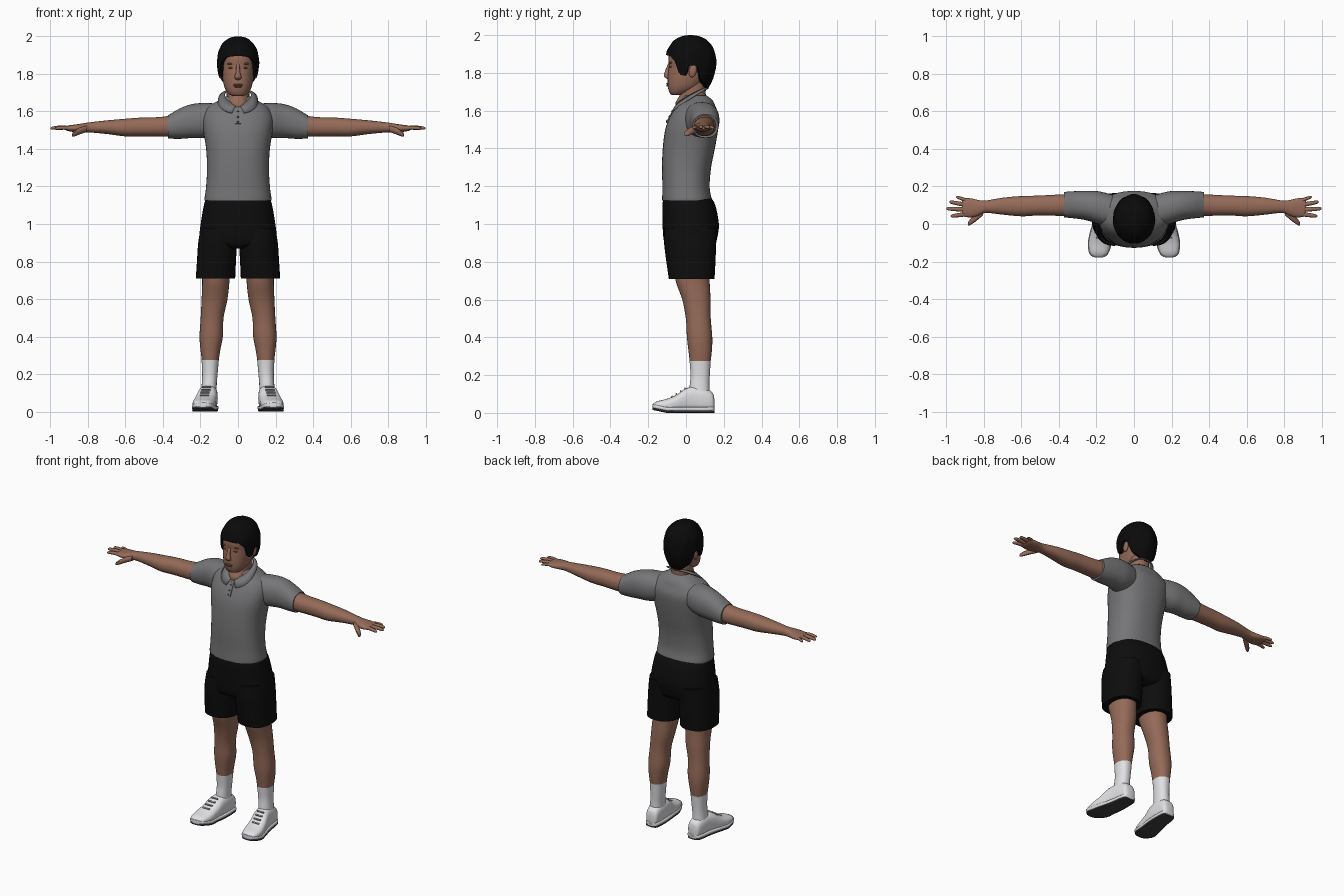
import bpy, bmesh, math
from mathutils import Matrix, Vector

if "Cube" in bpy.data.objects:
    bpy.data.objects.remove(bpy.data.objects["Cube"], do_unlink=True)


def material(name, r, g, b):
    mat = bpy.data.materials.new(name)
    mat.use_nodes = True
    mat.diffuse_color = (r, g, b, 1)
    shader = mat.node_tree.nodes["Principled BSDF"]
    shader.inputs["Base Color"].default_value = (r, g, b, 1)
    shader.inputs["Roughness"].default_value = .8
    return mat


SKIN = material("skin", .3, .145, .097)
LIP = material("dark skin", .2, .085, .06)
SHIRT = material("grey cloth", .18, .18, .187)
BUTTON = material("button grey", .06, .06, .065)
BLACK = material("black cloth", .004, .004, .004)
HAIR = material("black hair", .003, .003, .003)
WHITE = material("white", .75, .75, .78)
LACE = material("lace grey", .4, .4, .42)
RUBBER = material("dark rubber", .05, .05, .05)
parts = []


def finish(name, bm, mat, mirror=False):
    """Turn a bmesh into a named object, mirrored over x if wanted."""
    bmesh.ops.recalc_face_normals(bm, faces=bm.faces)
    mesh = bpy.data.meshes.new(name)
    bm.to_mesh(mesh)
    bm.free()
    mesh.materials.append(mat)
    obj = bpy.data.objects.new(name, mesh)
    bpy.context.collection.objects.link(obj)
    if mirror:
        mod = obj.modifiers.new("mirror", 'MIRROR')
        mod.use_mirror_merge = False
    parts.append(obj)
    return obj


def skin_rows(bm, rows, closed=True):
    """Join rows of vertices with quads."""
    for low, high in zip(rows, rows[1:]):
        count = len(low)
        for i in range(count if closed else count - 1):
            j = (i + 1) % count
            bm.faces.new((low[i], low[j], high[j], high[i]))


def spline(rings, steps):
    """Smooth in-between rings passing through every given ring."""
    keys = [Vector(r) for r in rings]
    out = []
    for i in range(len(keys) - 1):
        p, q = keys[i], keys[i + 1]
        before, after = keys[max(i - 1, 0)], keys[min(i + 2, len(keys) - 1)]
        for s in range(steps):
            t = s / steps
            out.append(q * t + p * (1 - t) + t * (1 - t) / 2 * (
                (1 - t) * (2 * p - before - q) + t * (2 * q - p - after)))
    return out + [keys[-1]]


def loft(name, mat, rings, axis='Z', mirror=False, power=.9, sides=32, steps=4):
    """Rings are (position on axis, centre a, centre b, radius a, radius b)."""
    bm = bmesh.new()
    rows = []
    for t, a, b, ra, rb in spline(rings, steps):
        row = []
        for i in range(sides):
            ang = math.tau * i / sides
            c, s = math.cos(ang), math.sin(ang)
            u = a + ra * math.copysign(abs(c) ** power, c)
            v = b + rb * math.copysign(abs(s) ** power, s)
            row.append(bm.verts.new({'X': (t, u, v), 'Y': (u, t, v), 'Z': (u, v, t)}[axis]))
        rows.append(row)
    skin_rows(bm, rows)
    bm.faces.new(rows[0])
    bm.faces.new(rows[-1])
    return finish(name, bm, mat, mirror)


def solid(name, mat, kind, loc, size, tilt=0, mirror=False):
    """Ball or block with its half sizes, tilted about x."""
    bm = bmesh.new()
    place = Matrix.LocRotScale(Vector(loc), Matrix.Rotation(tilt, 3, 'X').to_quaternion(), Vector(size))
    if kind == 'ball':
        bmesh.ops.create_uvsphere(bm, u_segments=20, v_segments=12, radius=1, matrix=place)
    else:
        bmesh.ops.create_cube(bm, size=2, matrix=place)
    return finish(name, bm, mat, mirror)


# Head and neck
loft("head", SKIN, [(1.682, 0, -.05, .02, .02), (1.69, 0, -.042, .045, .042), (1.72, 0, -.015, .068, .08),
                    (1.76, 0, .005, .08, .102), (1.8, 0, .02, .086, .115), (1.84, 0, .025, .09, .116),
                    (1.88, 0, .028, .092, .121), (1.92, 0, .03, .088, .112), (1.96, 0, .03, .065, .085),
                    (1.98, 0, .03, .03, .04)])
loft("neck", SKIN, [(1.6, 0, .035, .07, .085), (1.64, 0, .03, .062, .086), (1.68, 0, .035, .06, .07),
                    (1.74, 0, .04, .062, .065), (1.8, 0, .04, .06, .06)])
loft("nose", SKIN, [(1.85, 0, -.088, .009, .006), (1.81, 0, -.099, .011, .012), (1.785, 0, -.102, .018, .015),
                    (1.772, 0, -.097, .014, .01), (1.768, 0, -.094, .004, .004)], sides=16)
solid("upper_lip", LIP, 'ball', (0, -.096, 1.742), (.026, .009, .005))
solid("lower_lip", LIP, 'ball', (0, -.095, 1.733), (.022, .009, .006))
solid("eyelid", LIP, 'ball', (.035, -.081, 1.832), (.017, .007, .005), mirror=True)
solid("brow", LIP, 'ball', (.038, -.08, 1.854), (.022, .008, .004), mirror=True)
solid("ear", SKIN, 'ball', (.094, .036, 1.81), (.011, .02, .034), -.2, True)

# Hair: a dome whose lower edge follows the hairline around the head
HAIRLINE = [(0, 1.897), (35, 1.89), (52, 1.86), (62, 1.79), (78, 1.785), (86, 1.84),
            (105, 1.84), (116, 1.765), (150, 1.722), (180, 1.715)]


def hairline(deg):
    for (a, low), (b, high) in zip(HAIRLINE, HAIRLINE[1:]):
        if deg <= b:
            return low + (high - low) * (deg - a) / (b - a)
    return HAIRLINE[-1][1]


bm = bmesh.new()
rows = []
COLS, ROWS = 72, 16
for k in range(-1, ROWS + 1):
    t = max(k, 0) / ROWS
    row = []
    for i in range(COLS):
        ang = math.tau * i / COLS
        base = hairline(math.degrees(min(ang, math.tau - ang)))
        z = base + (2 - base) * math.sin(t * math.pi / 2)
        if z > 1.85:
            f = max(1 - ((z - 1.85) / .15) ** 2.4, .0004) ** .45
        else:
            f = 1 - .3 * ((1.85 - z) / .13) ** 2
        f *= 1 + .018 * math.sin(9 * ang + 5 * t) * math.sin(14 * t)
        f *= .7 if k < 0 else 1
        row.append(bm.verts.new((.112 * f * math.sin(ang), .025 - .134 * f * math.cos(ang), z)))
    rows.append(row)
skin_rows(bm, rows)
bm.faces.new(rows[-1])
finish("hair", bm, HAIR)

# Polo shirt
loft("shirt_body", SHIRT, [(1.125, 0, .005, .178, .131), (1.14, 0, .004, .178, .13), (1.2, 0, 0, .17, .125),
                           (1.3, 0, .003, .165, .13), (1.4, 0, .015, .17, .138), (1.5, 0, .03, .185, .14),
                           (1.57, 0, .045, .188, .13), (1.62, 0, .05, .165, .107), (1.655, 0, .055, .11, .085),
                           (1.68, 0, .045, .07, .065)], power=.85, sides=48)
loft("sleeve", SHIRT, [(.08, .06, 1.56, .085, .08), (.18, .085, 1.552, .088, .093), (.25, .098, 1.548, .079, .09),
                       (.31, .102, 1.535, .073, .081), (.36, .103, 1.521, .069, .066),
                       (.372, .103, 1.518, .067, .062)], 'X', True)
bm = bmesh.new()
upper, lower = [], []
for i in range(25):
    ang = .12 + (math.pi - .12) * i / 24
    c, s = math.cos(ang), math.sin(ang)
    z = 1.68 - .042 * c + .01 * s
    upper.append(bm.verts.new((.072 * s, .03 - .08 * c, z)))
    lower.append(bm.verts.new((.106 * s + .02 * max(c, 0), .02 - .1 * c, z - .025 - .022 * c)))
skin_rows(bm, [upper, lower], closed=False)
finish("collar", bm, SHIRT, True).modifiers.new("cloth", 'SOLIDIFY').thickness = .006
solid("placket", SHIRT, 'block', (0, -.082, 1.575), (.015, .004, .045), -.48)
for z, y in ((1.6, -.073), (1.57, -.0895), (1.545, -.1025)):
    solid("shirt_button", BUTTON, 'ball', (0, y, z), (.005, .003, .005), -.48)

# Arms and hands
loft("arm", SKIN, [(.3, .102, 1.525, .06, .06), (.42, .1, 1.518, .056, .052), (.52, .098, 1.517, .053, .05),
                   (.6, .095, 1.514, .054, .047), (.7, .095, 1.516, .045, .036), (.79, .092, 1.515, .033, .027),
                   (.83, .086, 1.512, .042, .024), (.87, .086, 1.51, .051, .02), (.905, .088, 1.51, .049, .015),
                   (.918, .088, 1.51, .044, .009)], 'X', True)


def finger(name, base, tip, r):
    rings = []
    for t, k in ((0, 1), (.45, 1.05), (.85, .85), (.97, .55), (1, .15)):
        x, y, z = Vector(base).lerp(Vector(tip), t)
        rings.append((x, y, z + .004 * math.sin(t * math.pi), r * k, r * k * .9))
    loft(name, SKIN, rings, 'X', True, sides=12, steps=3)


finger("index_finger", (.89, .053, 1.51), (.977, .042, 1.508), .011)
finger("middle_finger", (.89, .077, 1.511), (1, .082, 1.51), .0115)
finger("ring_finger", (.89, .101, 1.511), (.984, .118, 1.51), .011)
finger("little_finger", (.88, .122, 1.51), (.948, .145, 1.507), .0095)
finger("thumb", (.805, .065, 1.508), (.885, 0, 1.474), .019)

# Shorts
loft("shorts_top", BLACK, [(1.145, 0, .006, .168, .122), (1.1, 0, .015, .182, .14), (1, 0, .025, .199, .149),
                           (.93, 0, .023, .206, .143), (.89, 0, .022, .2, .13), (.87, 0, .022, .17, .1)],
     power=.85, sides=48)
loft("shorts_leg", BLACK, [(.98, .105, .025, .093, .14), (.9, .109, .022, .103, .138), (.8, .115, .026, .104, .13),
                           (.71, .12, .03, .105, .121)], mirror=True, power=.85)

# Legs and socks
loft("leg", SKIN, [(.8, .118, .03, .08, .095), (.7, .118, .035, .073, .09), (.6, .125, .055, .069, .075),
                   (.5, .138, .065, .061, .066), (.4, .143, .072, .062, .067), (.33, .147, .075, .053, .062),
                   (.26, .148, .075, .043, .054)], mirror=True)
loft("sock", WHITE, [(.275, .148, .075, .046, .056), (.2, .15, .075, .041, .051), (.15, .153, .072, .04, .052),
                     (.1, .156, .07, .042, .055)], mirror=True)

# Shoes, with the sole layers widened from the same outline
OUTLINE = [(.15, .152, .045, .02, .03), (.14, .152, .058, .038, .05), (.1, .155, .068, .046, .064),
           (.05, .158, .072, .05, .068), (0, .165, .067, .054, .063), (-.05, .175, .05, .058, .046),
           (-.1, .182, .04, .06, .035), (-.15, .187, .036, .05, .026), (-.172, .188, .034, .033, .016),
           (-.178, .188, .034, .014, .007)]
loft("shoe_upper", WHITE, OUTLINE, 'Y', True, power=.75)


def sole(name, mat, height, half, grow):
    rings = [(y, x, height + max(0, -.1 - y) * .2, r + grow, half) for y, x, z, r, h in OUTLINE]
    loft(name, mat, rings, 'Y', True, power=.45)


sole("midsole", WHITE, .021, .012, .004)
sole("outsole", RUBBER, .006, .006, .002)
for i in range(4):
    solid("shoe_lace", LACE, 'block', (.167 + .004 * i, -.005 - .023 * i, .13 - .0145 * i),
          (.024, .004, .004), .55, True)

# Smooth shading that keeps hems and edges crisp
bpy.ops.object.select_all(action='DESELECT')
for obj in parts:
    obj.select_set(True)
bpy.context.view_layer.objects.active = parts[0]
bpy.ops.object.shade_smooth_by_angle(angle=math.radians(40))
